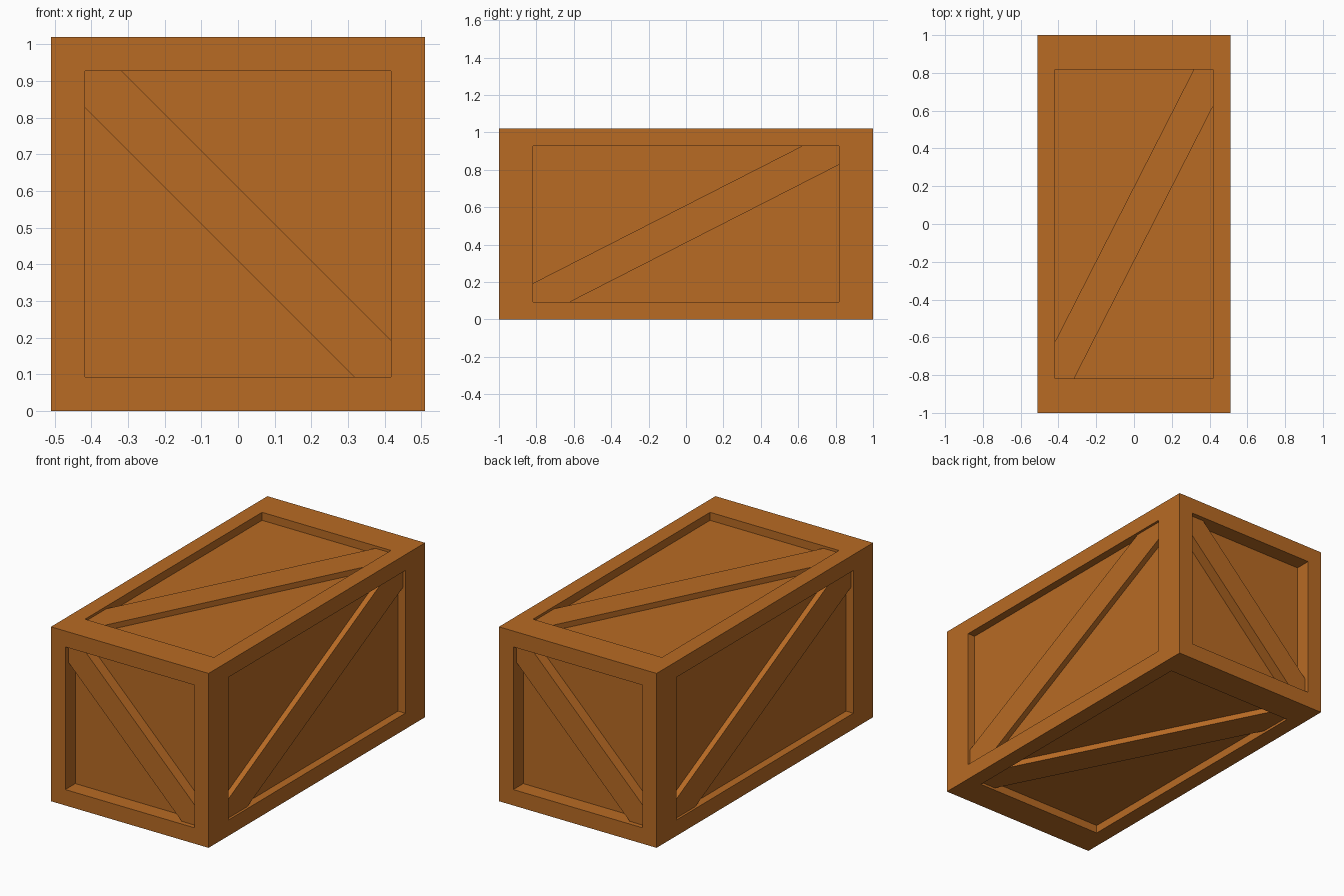
import bpy, bmesh
from mathutils import Vector

if "Cube" in bpy.data.objects:
    bpy.data.objects.remove(bpy.data.objects["Cube"])

HALF = Vector((0.51, 1.0, 0.51))   # half size of the crate
OPEN = 0.818                       # half opening, relative to half size
CUT = 0.197                        # how far the brace ends reach from a corner
PANEL = 0.908                      # level of the recessed panels
BRACE = 0.972                      # level of the brace tops

wood = bpy.data.materials.new("orange_brown_wood")
wood.diffuse_color = (0.48, 0.145, 0.0175, 1)
wood.use_nodes = True
wood.node_tree.nodes["Principled BSDF"].inputs["Base Color"].default_value = wood.diffuse_color

X, Y, Z = Vector((1, 0, 0)), Vector((0, 1, 0)), Vector((0, 0, 1))
# right and up axis of each side; braces run from (-right, +up) to (+right, -up)
SIDES = {"front": (X, Z), "back": (-X, Z), "right": (Z, -Y),
         "left": (Z, Y), "top": (Y, -X), "bottom": (Y, X)}


def place(axes, a, b, level):
    u, v = axes
    p = u * a + v * b + u.cross(v) * level
    return Vector((p.x * HALF.x, p.y * HALF.y, p.z * HALF.z + HALF.z))


def finish(name, bm):
    bmesh.ops.remove_doubles(bm, verts=bm.verts, dist=1e-5)
    bmesh.ops.recalc_face_normals(bm, faces=bm.faces)
    me = bpy.data.meshes.new(name)
    bm.to_mesh(me)
    bm.free()
    me.materials.append(wood)
    bpy.context.collection.objects.link(bpy.data.objects.new(name, me))


# outer frame with the opening walls, welded with the panels into a closed body
bm = bmesh.new()
corners = [(-1, -1), (1, -1), (1, 1), (-1, 1)]
for axes in SIDES.values():
    rings = [[bm.verts.new(place(axes, a * s, b * s, h)) for a, b in corners]
             for s, h in ((1, 1), (OPEN, 1), (OPEN, PANEL))]
    for r0, r1 in zip(rings, rings[1:]):
        for i in range(4):
            j = (i + 1) % 4
            bm.faces.new((r0[i], r0[j], r1[j], r1[i]))
    bm.faces.new(rings[2])
finish("crate_body", bm)

# diagonal brace on every side, clipped by the opening corners
o, c = OPEN, OPEN - CUT
outline = [(-o, c), (c, -o), (o, -o), (o, -c), (-c, o), (-o, o)]
for side, axes in SIDES.items():
    bm = bmesh.new()
    low = [bm.verts.new(place(axes, a, b, PANEL)) for a, b in outline]
    high = [bm.verts.new(place(axes, a, b, BRACE)) for a, b in outline]
    bm.faces.new(high)
    bm.faces.new(low[::-1])
    for i in range(6):
        j = (i + 1) % 6
        bm.faces.new((low[i], low[j], high[j], high[i]))
    finish(side + "_brace", bm)
